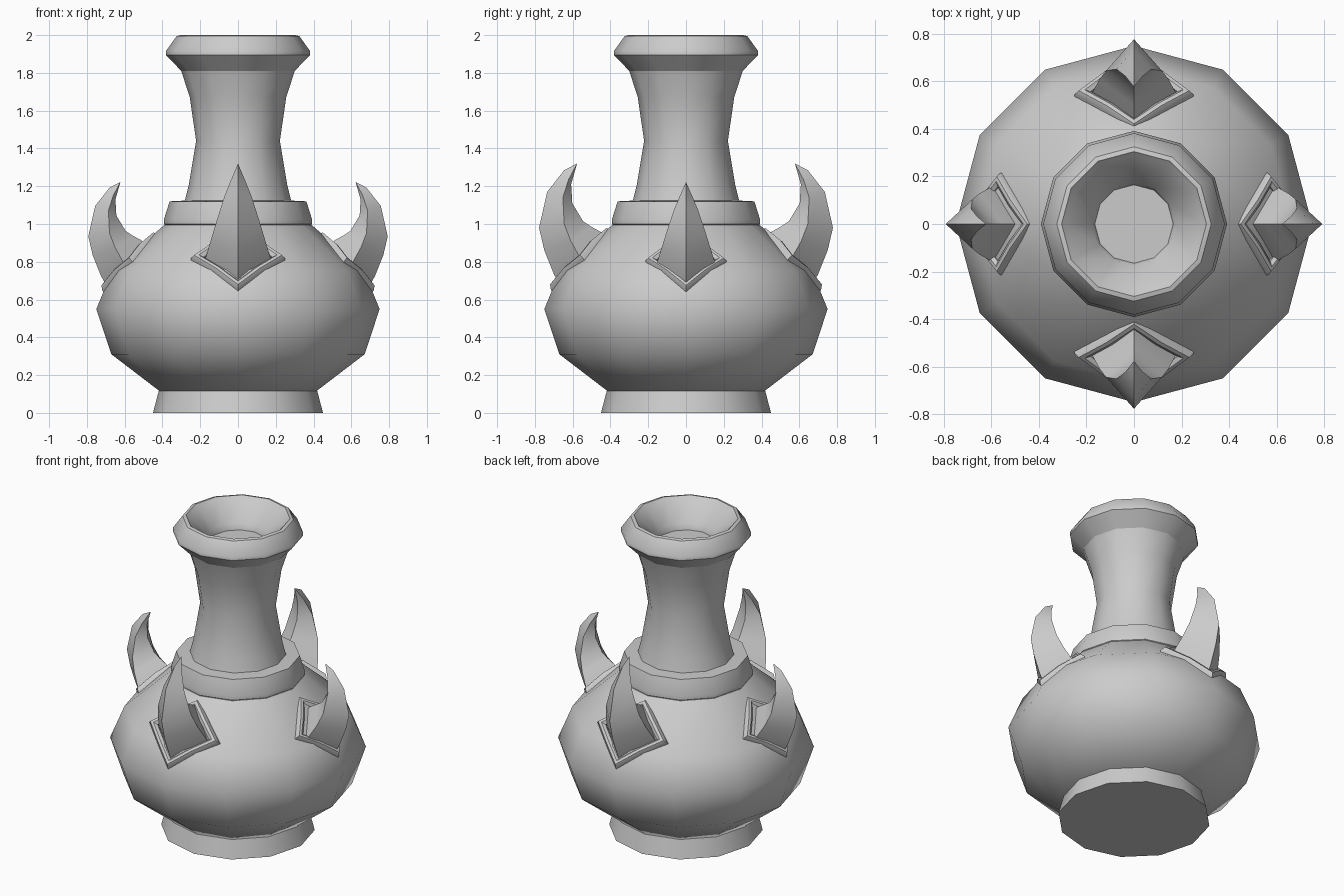
import bpy, bmesh, math
from mathutils import Vector, Matrix

if "Cube" in bpy.data.objects:
    bpy.data.objects.remove(bpy.data.objects["Cube"])

SIDES = 12


def finish(name, bm, angle=40):
    bmesh.ops.recalc_face_normals(bm, faces=bm.faces)
    me = bpy.data.meshes.new(name)
    bm.to_mesh(me)
    bm.free()
    ob = bpy.data.objects.new(name, me)
    bpy.context.collection.objects.link(ob)
    bpy.ops.object.select_all(action='DESELECT')
    ob.select_set(True)
    bpy.context.view_layer.objects.active = ob
    bpy.ops.object.shade_smooth_by_angle(angle=math.radians(angle))
    return ob


def skin(bm, rings, closed=False):
    """Join successive rings of vertices with quads."""
    pairs = list(zip(rings, rings[1:]))
    if closed:
        pairs.append((rings[-1], rings[0]))
    for a, b in pairs:
        n = len(a)
        for i in range(n):
            j = (i + 1) % n
            bm.faces.new((a[i], a[j], b[j], b[i]))


def lathe(name, profile, angle=40):
    bm = bmesh.new()
    rings = [[bm.verts.new((r * math.cos(k * math.tau / SIDES),
                            r * math.sin(k * math.tau / SIDES), z))
              for k in range(SIDES)] for r, z in profile]
    skin(bm, rings)
    bm.faces.new(rings[0])
    bm.faces.new(rings[-1])
    return finish(name, bm, angle)


# Turned vase parts
lathe("foot", [(.45, 0), (.42, .115)])
lathe("body", [(.415, .115), (.67, .31), (.75, .55), (.665, .755), (.39, .995)])
lathe("collar", [(.375, .985), (.392, 1.0), (.392, 1.025), (.362, 1.12), (.26, 1.125)])
lathe("neck", [(.285, 1.11), (.262, 1.2), (.222, 1.44), (.255, 1.67), (.302, 1.815)])
lathe("lip", [(.30, 1.81), (.382, 1.895), (.382, 1.915), (.325, 1.995), (.305, 2.0),
              (.29, 1.985), (.175, 1.88), (.165, 1.84)])

NORMAL = Vector((0, -.65, .76))   # shoulder direction at the front


def horn(name, turn, fit):
    # sections: outer ridge (r, z), side edge (r, z, half width), inner ridge (r, z)
    sections = [((.675, .69), (.54, .79, .18), (.42, .92)),
                ((.70, .735), (.56, .82, .172), (.445, .955)),
                ((.75, .86), (.61, .91, .145), (.50, .985)),
                ((.778, .98), (.645, 1.00, .118), (.545, 1.015)),
                ((.735, 1.17), (.652, 1.14, .074), (.602, 1.11)),
                ((.645, 1.285), (.622, 1.235, .036), (.608, 1.21))]
    bm = bmesh.new()

    def vert(w, r, z):
        return bm.verts.new(turn @ fit(w, r, z))
    rings = [[vert(0, *o), vert(s[2], s[0], s[1]), vert(0, *i), vert(-s[2], s[0], s[1])]
             for o, s, i in sections]
    skin(bm, rings)
    bm.faces.new(rings[0])
    tip = vert(0, .577, 1.32)
    for k in range(4):
        bm.faces.new((rings[-1][k], rings[-1][(k + 1) % 4], tip))
    return finish(name, bm)


def frame(name, turn, fit):
    # diamond border: corners and mid points bulged to follow the shoulder
    corners = [Vector((0, -.71, .645)), Vector((.25, -.54, .812)),
               Vector((0, -.39, .965)), Vector((-.25, -.54, .812))]
    path = []
    for a, b in zip(corners, corners[1:] + corners[:1]):
        path += [a, (a + b) / 2 + NORMAL * .012]
    centre = Vector((0, -.57, .82))
    bm = bmesh.new()
    rings = []
    for scale, lift in ((1, -.04), (1, .008), (.93, .03), (.83, .03), (.73, .015), (.73, -.04)):
        ring = []
        for p in path:
            q = centre + (p - centre) * scale + NORMAL * lift
            ring.append(bm.verts.new(turn @ fit(q.x, -q.y, q.z)))
        rings.append(ring)
    skin(bm, rings, closed=True)
    return finish(name, bm)


def plain(w, r, z):
    return Vector((w, -r, z))


def small_horn(w, r, z):
    return Vector((w * .886, -(.507 + (r - .44) * .845), .715 + (z - .72) * .845))


def small_frame(w, r, z):
    return Vector((w * .86, -(.415 + (r - .385) * .92), .642 + (z - .645) * .94))


# Four horns with borders: taller at front and back, smaller at the sides
for k, side in enumerate(("front", "right", "back", "left")):
    turn = Matrix.Rotation(k * math.pi / 2, 3, 'Z')
    horn(side + "_horn", turn, small_horn if k % 2 else plain)
    frame(side + "_horn_border", turn, small_frame if k % 2 else plain)
